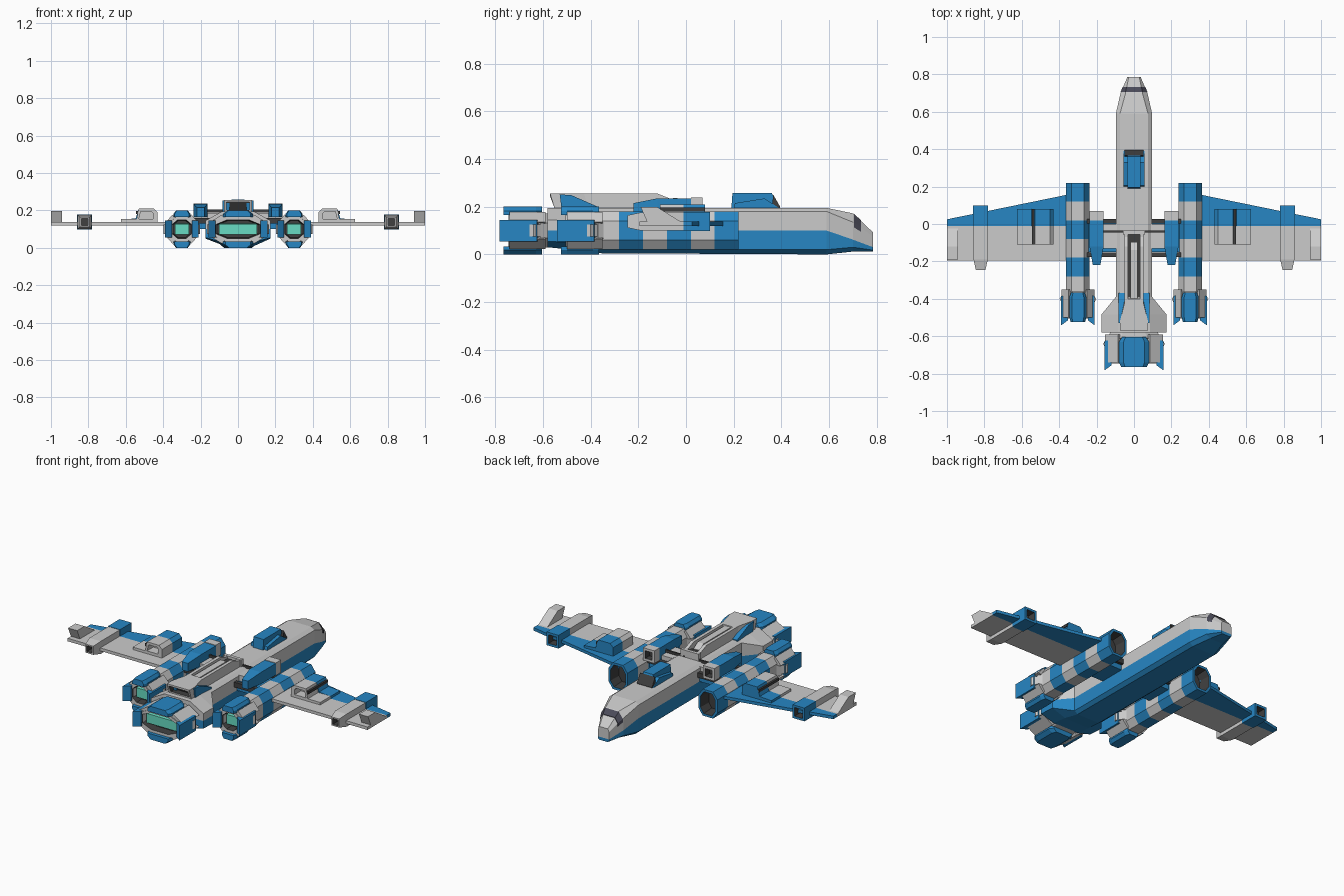
import bpy, bmesh

if "Cube" in bpy.data.objects:
    bpy.data.objects.remove(bpy.data.objects["Cube"])

COL = {"blue": (0.02, 0.24, 0.55, 1), "dark": (0.05, 0.05, 0.05, 1),
       "glow": (0.14, 0.72, 0.55, 1), "glass": (0.07, 0.07, 0.10, 1)}
MATS = {}
for key, rgba in COL.items():
    MATS[key] = bpy.data.materials.new(key)
    MATS[key].diffuse_color = rgba


def make(name, verts, faces, cols, mirror=False):
    me = bpy.data.meshes.new(name)
    me.from_pydata(verts, [], faces)
    used = [c for c in dict.fromkeys(cols)]
    if used != [None]:
        for c in used:
            me.materials.append(MATS[c] if c else None)
        for p, c in zip(me.polygons, cols):
            p.material_index = used.index(c)
    bm = bmesh.new()
    bm.from_mesh(me)
    bmesh.ops.recalc_face_normals(bm, faces=bm.faces)
    bm.to_mesh(me)
    bm.free()
    ob = bpy.data.objects.new(name, me)
    bpy.context.collection.objects.link(ob)
    if mirror:
        ob.modifiers.new("Mirror", 'MIRROR')
    return ob


def loft(name, rings, cols=None, mirror=False):
    """Skin rings of equal length; cols = start cap, each segment, end cap."""
    n = len(rings[0])
    if cols is None or isinstance(cols, str):
        cols = [cols] * (len(rings) + 1)
    verts = [v for r in rings for v in r]
    faces, fc = [list(range(n))], [cols[0]]
    for k in range(len(rings) - 1):
        for i in range(n):
            j = (i + 1) % n
            faces.append([k*n + i, k*n + j, (k+1)*n + j, (k+1)*n + i])
            fc.append(cols[k + 1])
    faces.append([len(verts) - n + i for i in range(n)])
    fc.append(cols[-1])
    return make(name, verts, faces, fc, mirror)


def prism(name, pts, axis, lo, hi, col=None, mirror=False):
    put = {"x": lambda p, t: (t, p[0], p[1]), "y": lambda p, t: (p[0], t, p[1]),
           "z": lambda p, t: (p[0], p[1], t)}[axis]
    return loft(name, [[put(p, t) for p in pts] for t in (lo, hi)], col, mirror)


def box(name, x, y, z, col=None, mirror=False):
    return prism(name, [(x[0], y[0]), (x[1], y[0]), (x[1], y[1]), (x[0], y[1])], "z", *z, col, mirror)


def octo(cx, cz, y, a, b, h, k):
    """Eight-sided ring: half width a, flat half width b, half height h, side half height k."""
    return [(cx + x, y, cz + z) for x, z in
            ((a, -k), (a, k), (b, h), (-b, h), (-a, k), (-a, -k), (-b, -h), (b, -h))]


def rect(cx, cz, y, a, h):
    return [(cx + x, y, cz + z) for x, z in ((a, -h), (a, h), (-a, h), (-a, -h))]


# Fuselage: y, half width, flat half width, bottom, lower edge, colour line, shoulder, top
stations = [(-.58, .175, .085, .03, .055, .10, .145, .195),
            (-.485, .175, .085, .02, .05, .10, .145, .195),
            (-.39, .097, .075, .005, .02, .10, .18, .195),
            (.59, .097, .075, 0, .02, .10, .18, .195),
            (.70, .072, .045, .012, .03, .062, .135, .172),
            (.785, .036, .028, .012, .018, .03, .075, .092)]
upper, lower = [], []
for y, w, f, z0, z1, zm, z2, z3 in stations:
    upper.append([(w, y, zm), (w, y, z2), (f, y, z3), (-f, y, z3), (-w, y, z2), (-w, y, zm)])
    lower.append([(w, y, zm), (w, y, z1), (f, y, z0), (-f, y, z0), (-w, y, z1), (-w, y, zm)])
loft("upper_hull", upper)
loft("lower_hull", lower, "blue")


# Cockpit window band wrapped over the nose
def nose_strip(t):
    a, b = upper[4], upper[5]
    p = [tuple(a[i][k] * (1 - t) + b[i][k] * t for k in range(3)) for i in range(6)]
    p[0] = tuple(p[0][k] * .3 + p[1][k] * .7 for k in range(3))
    p[5] = (-p[0][0], p[0][1], p[0][2])
    return [(x * 1.03, y + .001, z + .002) for x, y, z in p]


loft("cockpit_window", [nose_strip(.05), nose_strip(.38)], "glass")

# Front dorsal scoop with a dark mouth
prism("dorsal_scoop", [(.19, .19), (.195, .258), (.36, .258), (.385, .195)], "x", -.034, .034, "blue")
prism("scoop_cheek", [(.20, .19), (.205, .215), (.33, .235), (.39, .195)], "x", .034, .055, "blue", True)
prism("scoop_mouth", [(.36, .195), (.366, .25), (.395, .20), (.395, .19)], "x", -.05, .05, "dark")

# Rear dorsal spine with a recessed exhaust
prism("spine_centre", [(-.5, .19), (-.5, .25), (-.14, .25), (-.10, .225), (-.10, .19)], "x", -.02, .02)
prism("spine_rail", [(-.5, .19), (-.5, .255), (-.12, .255), (-.07, .235), (-.04, .235), (-.04, .19)],
      "x", .032, .052, None, True)
box("spine_groove", (.02, .032), (-.46, -.1), (.19, .215), "dark", True)
box("spine_intake", (-.032, .032), (-.10, -.045), (.19, .222), "dark")
box("spine_cap", (-.06, .06), (-.055, -.035), (.19, .237))
slant = lambda a, y0, zs: [(a, y0 + .02, zs[0]), (a, y0, zs[1]), (-a, y0, zs[1]), (-a, y0 + .02, zs[0])]
loft("spine_exhaust", [slant(.045, -.40, (.19, .255)), slant(.075, -.52, (.19, .255)),
                       slant(.075, -.57, (.19, .255)), slant(.062, -.57, (.203, .244)),
                       slant(.062, -.53, (.203, .244))], [None, None, None, None, "dark", "dark"])
prism("tail_fin", [(-.52, .18), (-.53, .252), (-.48, .248), (-.37, .20), (-.37, .18)],
      "x", .045, .082, "blue", True)


# Engine: neck, hollow nozzle, glowing core and armour plates
def engine(name, cx, dy, a, b, mirror):
    R = lambda y, s, h, k: octo(cx, .10, y + dy, a - s, b - s * .5, h, k)
    loft(name + "_nozzle",
         [R(-.57, .045, .07, .03), R(-.61, .02, .072, .035), R(-.63, .045, .055, .025),
          R(-.68, .045, .055, .025), R(-.70, .028, .068, .034), R(-.745, .028, .066, .032),
          R(-.745, .045, .05, .024), R(-.70, .05, .045, .02)],
         [None] * 7 + ["dark", "dark"], mirror)
    g = a * .62 if not mirror else .038
    loft(name + "_glow", [rect(cx, .10, -.69 + dy, g, .03), rect(cx, .10, -.725 + dy, g, .028)],
         "glow", mirror)
    for s, part in ((1, "top"), (-1, "bottom")):
        P = lambda y, m: [(cx + x * m, y + dy + sh, .10 + s * z) for x, z, sh in
                          ((-b, .066, 0), (b, .066, 0), (b, .082, 0), (b * .7, .10, 0),
                           (-b * .7, .10, 0), (-b, .082, 0))]
        loft(f"{name}_{part}_plate", [P(-.605, .8), P(-.63, 1), P(-.74, 1), P(-.765, .85)], "blue", mirror)
        # Corner claws holding the plates
        for q in (1, -1):
            prism(f"{name}_{part}_claw", [(cx + q * (a - .01), .10 + s * .035), (cx + q * (b + .005), .10 + s * .078),
                                          (cx + q * (b - .01), .10 + s * .06), (cx + q * (a - .03), .10 + s * .03)],
                  "y", -.74 + dy, -.59 + dy, None, mirror)
    for q, part in ((1, "outer"), (-1, "inner")):
        prism(f"{name}_{part}_plate",
              [(cx + q * (a - .045), -.62 + dy), (cx + q * (a - .008), -.625 + dy),
               (cx + q * (a - .008), -.782 + dy), (cx + q * (a - .045), -.755 + dy)],
              "z", .055, .145, "blue", mirror)
        prism(f"{name}_{part}_bracket",
              [(cx + q * (a - .06), -.58 + dy), (cx + q * (a - .035), -.59 + dy),
               (cx + q * a, -.64 + dy), (cx + q * (a - .05), -.74 + dy)],
              "z", .075, .125, None, mirror)


engine("main_engine", 0, 0, .165, .08, False)
engine("side_engine", .30, .24, .098, .045, True)

# Striped nacelles with hollow dark intakes
cuts = [-.36, -.28, -.18, -.08, .02, .12, .22]
N = lambda y, s: octo(.30, .10, y, .063 - s, .034 - s * .5, .08 - s, .04 - s * .5)
loft("nacelle", [N(y, 0) for y in cuts] + [N(.22, .014), N(.15, .022)],
     [None] + [None, "blue"] * 3 + ["blue", "dark", "dark"], True)

# Wing: blue leading part, grey trailing part
prism("wing_front", [(.34, -.01), (.34, .16), (1, .025), (1, -.01)], "z", .12, .138, "blue", True)
prism("wing_rear", [(.34, -.195), (.34, -.01), (1, -.01), (1, -.195)], "z", .12, .138, None, True)
prism("wingtip_fin", [(-.01, .13), (-.12, .198), (-.19, .198), (-.16, .13)], "x", .94, 1, None, True)

# Raised wing housing with a recessed rear window
prof = [(.43, .13), (.43, .19), (.45, .21), (.53, .21), (.548, .157), (.625, .152), (.625, .13)]
prism("housing_front", prof, "y", -.01, .08, "blue", True)
rear = lambda y, pts: [(x, y, z) for x, z in pts]
out = [(.43, .13), (.43, .19), (.45, .21), (.53, .21), (.548, .13)]
inn = [(.455, .155), (.455, .185), (.463, .195), (.52, .195), (.53, .155)]
loft("housing_rear", [rear(-.01, out), rear(-.11, out), rear(-.11, inn), rear(-.05, inn)], None, True)
box("housing_step", (.54, .625), (-.11, -.01), (.13, .153), None, True)
box("housing_slot", (.532, .545), (-.11, .08), (.18, .196), "dark", True)

# Wing pods, open at both ends
Q = lambda y, a: rect(.82, .138, y, a, a)
loft("wing_pod_front", [Q(-.01, .04), Q(.1, .04), Q(.1, .026), Q(.05, .026)],
     ["blue"] * 3 + ["dark", "dark"], True)
loft("wing_pod_rear", [Q(-.01, .038), Q(-.19, .038), Q(-.245, .026), Q(-.245, .018), Q(-.20, .018)],
     [None] * 4 + ["dark", "dark"], True)

# Shoulder fairings beside the fuselage with a grey intake
loft("shoulder_fairing", [rect(.20, .19, -.22, .02, .025), rect(.20, .20, -.12, .038, .035),
                          rect(.20, .20, .02, .038, .035)], "blue", True)
S = lambda y, a: rect(.20, .20, y, a, a)
loft("shoulder_intake", [S(.02, .038), S(.07, .038), S(.07, .023), S(.03, .023)],
     [None] * 3 + ["dark", "dark"], True)

# Struts joining hull and nacelles
box("root_block", (.09, .165), (-.13, .0), (.11, .185), None, True)
box("wing_spar", (.09, .25), (-.15, .01), (.10, .15), "blue", True)
for i, y in enumerate((.015, -.165)):
    box(f"strut_{i}", (.08, .25), (y - .012, y + .012), (.13, .16), "dark", True)
box("cross_brace", (.03, .19), (-.045, -.035), (.19, .205), "dark", True)

for m in bpy.data.materials:
    if m.users and not m.is_grease_pencil:
        m.use_nodes = True
        m.node_tree.nodes["Principled BSDF"].inputs["Base Color"].default_value = m.diffuse_color
